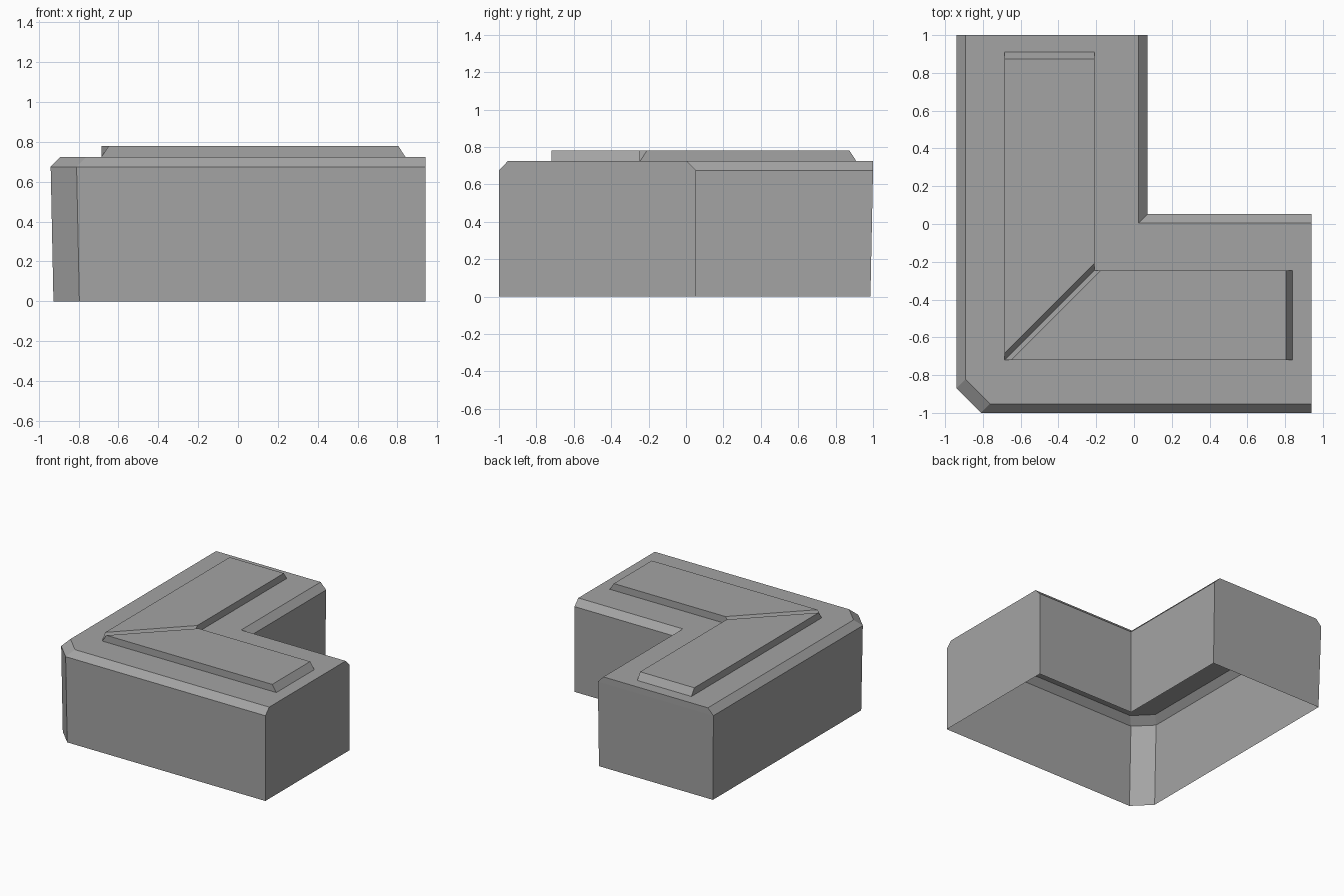
import bpy
import bmesh

cube = bpy.data.objects.get("Cube")
if cube:
    bpy.data.objects.remove(cube, do_unlink=True)

# One stone colour
stone = bpy.data.materials.new("grey_stone")
stone.use_nodes = True
grey = (0.37, 0.37, 0.37, 1)
stone.diffuse_color = grey
stone.node_tree.nodes["Principled BSDF"].inputs["Base Color"].default_value = grey


def loft(name, levels):
    """Stack counter-clockwise outlines (z, points): walls between, cap on top, open below."""
    bm = bmesh.new()
    rings = [[bm.verts.new((x, y, z)) for x, y in pts] for z, pts in levels]
    for low, high in zip(rings, rings[1:]):
        for i in range(len(low)):
            j = (i + 1) % len(low)
            bm.faces.new((low[i], low[j], high[j], high[i]))
    bm.faces.new(rings[-1])
    mesh = bpy.data.meshes.new(name)
    bm.to_mesh(mesh)
    bm.free()
    mesh.materials.append(stone)
    obj = bpy.data.objects.new(name, mesh)
    bpy.context.collection.objects.link(obj)
    return obj


def corner_outline(inset, taper=0.0):
    """L-shaped outline with a clipped outer corner; the two arm ends are not inset."""
    left, front = -0.94 + inset + taper, -1 + inset
    inner_x, inner_y = 0.072 - inset, 0.053 - inset
    end_y = 1 - taper
    return [(left, front + 0.13), (left + 0.13, front), (0.94, front),
            (0.94, inner_y), (inner_x, inner_y), (inner_x, end_y), (left, end_y)]


# Hollow wall corner with a bevelled upper edge
loft("wall_corner", [(0, corner_outline(0, 0.014)),
                     (0.675, corner_outline(0)),
                     (0.725, corner_outline(0.048))])


# Raised cap slabs, mitred against each other with sloping ends
def back_slab(slope):
    x0, x1 = -0.685, -0.21
    return [(x0, -0.72 + slope), (x1, -0.245 + slope), (x1, 0.91 - slope), (x0, 0.91 - slope)]


def side_slab(slope):
    y0, y1 = -0.72, -0.245
    return [(-0.685 + slope, y0), (0.84 - slope, y0), (0.84 - slope, y1), (-0.21 + slope, y1)]


for name, outline in (("back_cap_slab", back_slab), ("side_cap_slab", side_slab)):
    loft(name, [(0.725, outline(0)), (0.78, outline(0.036))])
